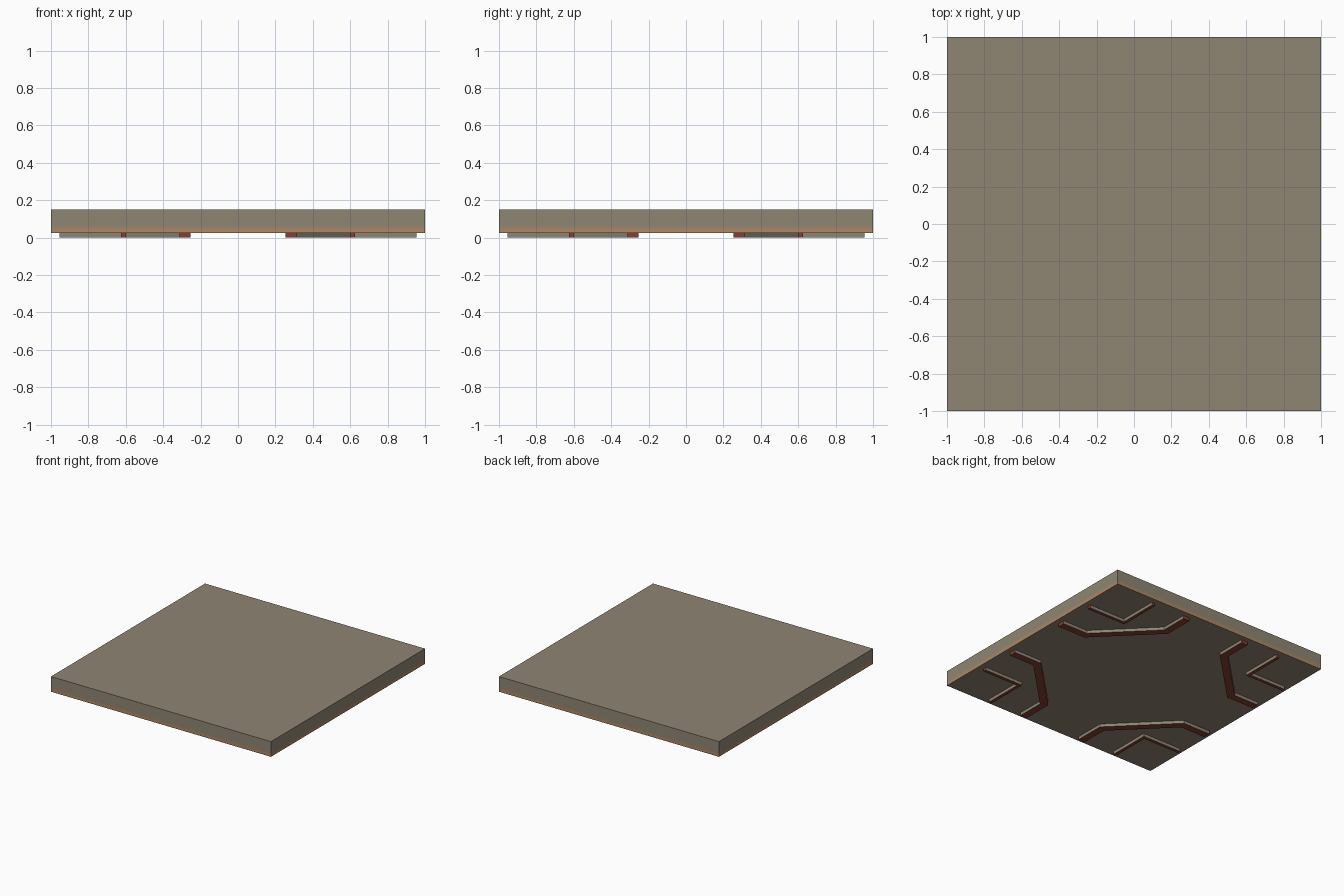
import bpy, bmesh
from mathutils import Vector

if "Cube" in bpy.data.objects:
    bpy.data.objects.remove(bpy.data.objects["Cube"])

BOTTOM, TOP = 0.025, 0.15


def material(name, rgb):
    m = bpy.data.materials.new(name)
    m.diffuse_color = (*rgb, 1)
    m.use_nodes = True
    m.node_tree.nodes["Principled BSDF"].inputs["Base Color"].default_value = m.diffuse_color
    return m


stone = material("grey_brown", (0.275, 0.236, 0.174))
tan = material("tan", (0.42, 0.245, 0.13))
blend = material("brown_blend", (0.335, 0.238, 0.15))
red = material("dark_red", (0.235, 0.05, 0.032))


def finish(bm, name, mats):
    bmesh.ops.recalc_face_normals(bm, faces=bm.faces[:])
    me = bpy.data.meshes.new(name)
    bm.to_mesh(me)
    bm.free()
    for m in mats:
        me.materials.append(m)
    ob = bpy.data.objects.new(name, me)
    bpy.context.collection.objects.link(ob)
    return ob


# Slab, with a warm band around the lower edge of its sides
bm = bmesh.new()
bmesh.ops.create_cube(bm, size=1)
for v in bm.verts:
    v.co = (v.co.x * 2, v.co.y * 2, TOP if v.co.z > 0 else BOTTOM)
for z in (0.048, 0.06):
    bmesh.ops.bisect_plane(bm, geom=bm.verts[:] + bm.edges[:] + bm.faces[:],
                           plane_co=(0, 0, z), plane_no=(0, 0, 1))
bm.normal_update()
for f in bm.faces:
    z = f.calc_center_median().z
    if abs(f.normal.z) < 0.5:
        f.material_index = 1 if z < 0.048 else 2 if z < 0.06 else 0
finish(bm, "floor_slab", [stone, tan, blend])


def offset(path, d):
    """Mitred offset of an open 2D path."""
    segs = [(b - a).normalized() for a, b in zip(path, path[1:])]
    out = []
    for i, p in enumerate(path):
        s, t = segs[max(i - 1, 0)], segs[min(i, len(segs) - 1)]
        n1, n2 = Vector((-s.y, s.x)), Vector((-t.y, t.x))
        out.append(p + (n1 + n2) * d / (1 + n1.dot(n2)))
    return out


def strip(name, path, width, sx, sy):
    path = [Vector((x * sx, y * sy)) for x, y in path]
    left, right = offset(path, width / 2), offset(path, -width / 2)
    bm = bmesh.new()
    rings = [[bm.verts.new((p.x, p.y, z)) for p, z in
              ((l, 0), (r, 0), (r, BOTTOM), (l, BOTTOM))]
             for l, r in zip(left, right)]
    for a, b in zip(rings, rings[1:]):
        for k in range(4):
            f = bm.faces.new((a[k], a[(k + 1) % 4], b[(k + 1) % 4], b[k]))
            f.material_index = 1 if k == 0 else 0   # red underside
    for cap in (rings[0], rings[-1]):
        bm.faces.new(cap).material_index = 1        # red ends
    finish(bm, name, [stone, red])


# Raised strips under each corner
for sx in (-1, 1):
    for sy in (-1, 1):
        tag = ("left" if sx < 0 else "right") + ("_front" if sy < 0 else "_back")
        strip("corner_strip_" + tag,
              [(0.955, 0.612), (0.612, 0.612), (0.612, 0.955)], 0.027, sx, sy)
        strip("angled_strip_" + tag,
              [(0.955, 0.284), (0.715, 0.284), (0.284, 0.715), (0.284, 0.955)],
              0.06, sx, sy)
